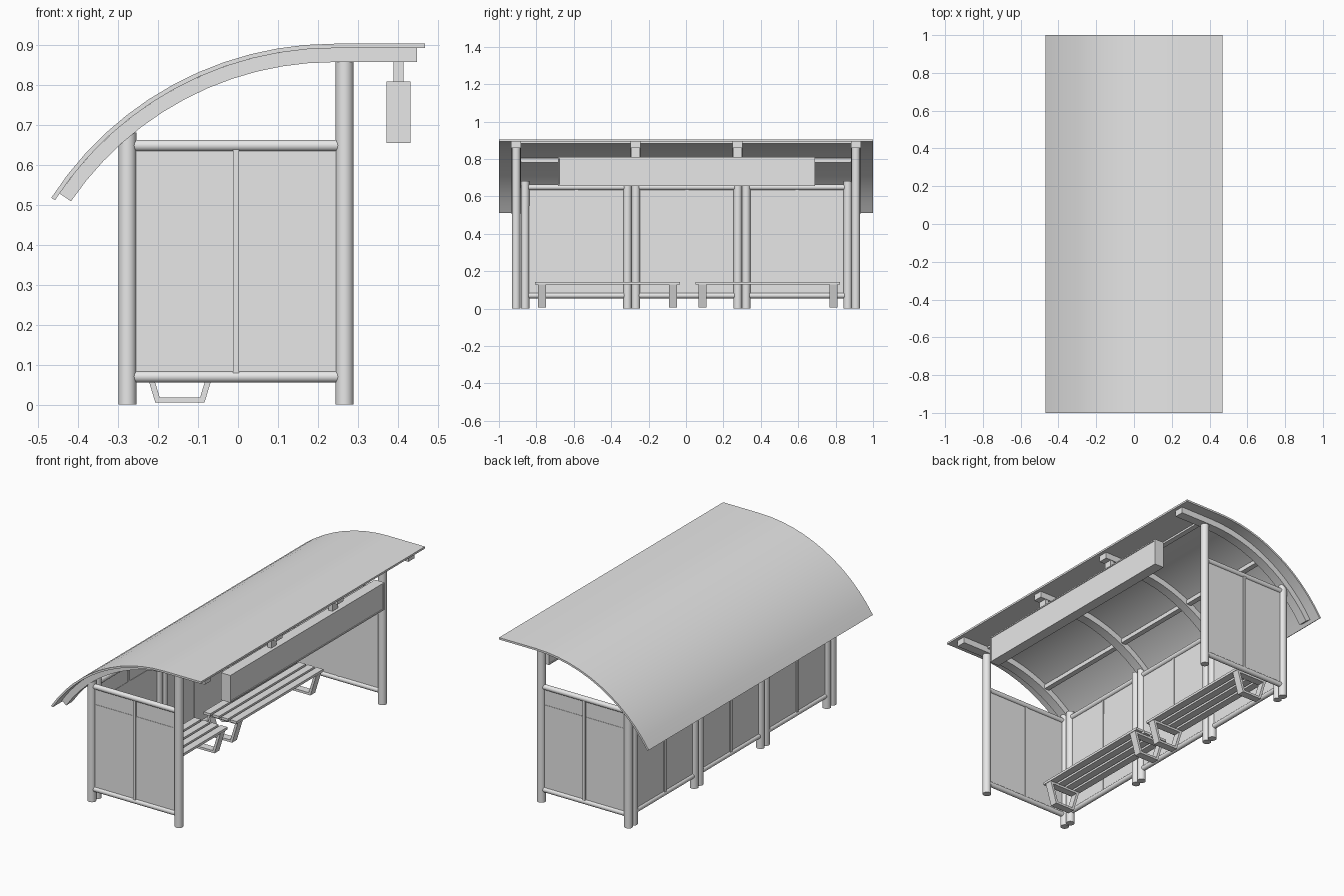
import bpy, bmesh, math
from mathutils import Vector

cube = bpy.data.objects.get("Cube")
if cube:
    bpy.data.objects.remove(cube, do_unlink=True)

GREY = (0.8, 0.8, 0.8, 1)
mat = bpy.data.materials.new("plain grey")
mat.use_nodes = True
mat.diffuse_color = GREY
mat.node_tree.nodes["Principled BSDF"].inputs["Base Color"].default_value = GREY


def finish(name, bm, smooth=False):
    bmesh.ops.recalc_face_normals(bm, faces=bm.faces)
    mesh = bpy.data.meshes.new(name)
    bm.to_mesh(mesh)
    bm.free()
    mesh.materials.append(mat)
    ob = bpy.data.objects.new(name, mesh)
    bpy.context.collection.objects.link(ob)
    if smooth:
        bpy.ops.object.select_all(action='DESELECT')
        ob.select_set(True)
        bpy.context.view_layer.objects.active = ob
        bpy.ops.object.shade_smooth_by_angle(angle=math.radians(35))
    return ob


def box(name, x, y, z):
    """Box from (min, max) pairs."""
    bm = bmesh.new()
    bmesh.ops.create_cube(bm, size=1)
    for v in bm.verts:
        v.co = Vector([(a + b) / 2 + c * (b - a) for c, (a, b) in zip(v.co, (x, y, z))])
    return finish(name, bm)


def tube(name, a, b, r):
    a, b = Vector(a), Vector(b)
    bm = bmesh.new()
    bmesh.ops.create_cone(bm, cap_ends=True, segments=24, radius1=r, radius2=r,
                          depth=(b - a).length)
    turn = (b - a).to_track_quat('Z', 'Y').to_matrix()
    for v in bm.verts:
        v.co = turn @ v.co + (a + b) / 2
    return finish(name, bm, True)


def extrude_xz(name, outer, inner, y0, y1, closed=False, smooth=False):
    """Strip between two matching x-z outlines, extruded along y."""
    bm = bmesh.new()
    rows = [[bm.verts.new((x, y, z)) for x, z in line]
            for line, y in ((outer, y0), (inner, y0), (inner, y1), (outer, y1))]
    n = len(outer)
    for i in range(n if closed else n - 1):
        j = (i + 1) % n
        for k in range(4):
            a, b = rows[k], rows[(k + 1) % 4]
            bm.faces.new((a[i], a[j], b[j], b[i]))
    if not closed:
        for i in (0, n - 1):
            bm.faces.new([row[i] for row in rows])
    return finish(name, bm, smooth)


# Roof curve: a circular arc that runs out flat towards the open side
CX, TOP, R = 0.24, 0.904, 0.842


def arc_z(x, depth):
    r = R - depth
    return TOP - R + math.sqrt(r * r - min(0, x - CX) ** 2)


def roof_line(depth, angle, end_x, steps=12):
    r = R - depth
    pts = []
    for i in range(steps + 1):
        t = angle * (1 - i / steps)
        pts.append((CX - r * math.sin(t), TOP - R + r * math.cos(t)))
    return pts + [(end_x, TOP - depth)]


A = math.radians(57.2)
extrude_xz("roof_sheet", roof_line(0, A, 0.468), roof_line(0.011, A, 0.468), -1, 1, smooth=True)
RIBS = (-0.908, -0.27, 0.275, 0.908)
B = math.radians(55.8)
for y in RIBS:
    extrude_xz("roof_rib", roof_line(0.011, B, 0.448), roof_line(0.046, B, 0.448),
               y - 0.027, y + 0.027, smooth=True)

# Lengthwise roof bars
z = arc_z(-0.13, 0.011)
box("middle_purlin", (-0.145, -0.115), (-0.9, 0.9), (z - 0.024, z))
box("front_purlin", (0.255, 0.285), (-0.9, 0.9), (TOP - 0.022, TOP - 0.011))

# Posts
BACK, FRONT, PR = -0.277, 0.267, 0.0225
END = 0.908
for y in (-END, END):
    tube("front_post", (FRONT, y, 0), (FRONT, y, 0.865), PR)
for y in (-END, -0.86, -0.313, -0.268, 0.277, 0.322, 0.865, END):
    tube("back_post", (BACK, y, 0), (BACK, y, 0.682), PR)


def wall(name, along_x, lo, hi, at, out):
    """Framed panel: two rails, a two-step sheet and a centre mullion."""
    def place(a, b):
        return (a, b) if along_x else (b, a)

    for z in (0.07, 0.649):
        tube(name + "_rail", (*place(lo, at), z), (*place(hi, at), z), 0.0145)
    mid = (lo + hi) / 2

    def slab(part, span, half, zs):
        box(name + part, *place(span, (at - half, at + half)), zs)

    slab("_lower_panel", (lo, hi), 0.005, (0.075, 0.55))
    slab("_upper_panel", (lo, hi), 0.003, (0.55, 0.645))
    thick = tuple(sorted((at - out * 0.007, at + out * 0.011)))
    box(name + "_mullion", *place((mid - 0.008, mid + 0.008), thick), (0.075, 0.645))


for side in (-1, 1):
    wall("end_wall", True, BACK + 0.015, FRONT - 0.015, side * END, side)
for lo, hi in ((-0.85, -0.323), (-0.258, 0.267), (0.332, 0.855)):
    wall("back_wall", False, lo, hi, BACK, -1)

# Hanging sign box with a shallow inset on both long faces
sign = box("sign_box", (0.372, 0.432), (-0.685, 0.69), (0.656, 0.81))
bm = bmesh.new()
bm.from_mesh(sign.data)
faces = [f for f in bm.faces if abs(f.normal.x) > 0.9]
bmesh.ops.inset_individual(bm, faces=faces, thickness=0.01, depth=0)
bmesh.ops.inset_individual(bm, faces=faces, thickness=0.001, depth=-0.003)
bm.to_mesh(sign.data)
bm.free()
for y in RIBS[1:3]:
    box("sign_hanger", (0.39, 0.414), (y - 0.024, y + 0.024), (0.805, 0.862))

# Benches: trapezoid leg frames carrying four slats
outer = [(-0.245, 0.13), (-0.207, 0.005), (-0.084, 0.005), (-0.046, 0.13)]
inner = [(-0.226, 0.116), (-0.196, 0.018), (-0.095, 0.018), (-0.065, 0.116)]
for y0, y1 in ((-0.808, -0.032), (0.05, 0.824)):
    for y in (y0 + 0.017, y1 - 0.058):
        extrude_xz("bench_leg", outer, inner, y, y + 0.043, closed=True)
    for i in range(4):
        x = -0.25 + i * 0.0547
        box("bench_slat", (x, x + 0.042), (y0, y1), (0.128, 0.142))
